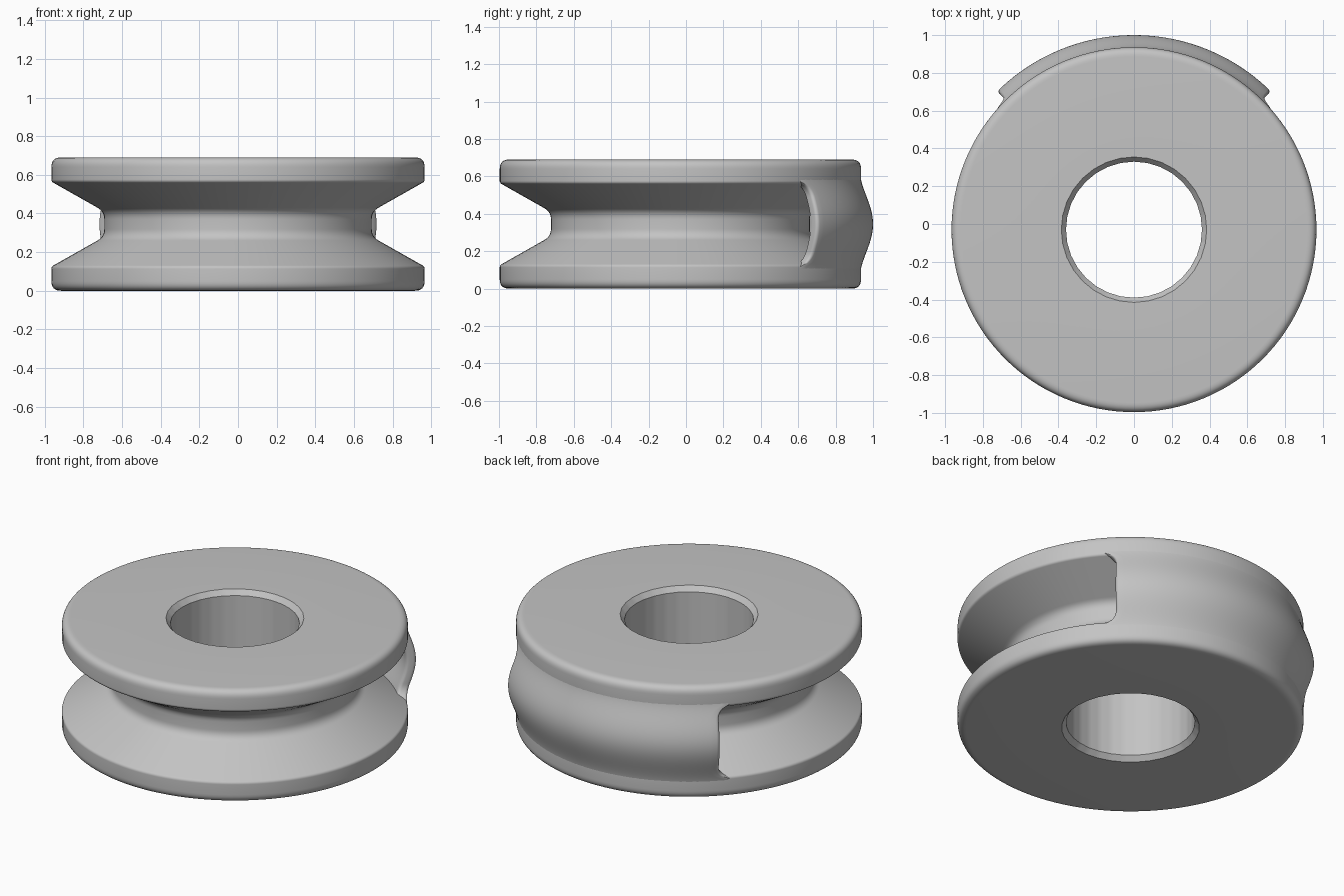
import bpy, bmesh
from math import pi, sin, cos, sqrt, radians
from mathutils import Vector

cube = bpy.data.objects.get("Cube")
if cube:
    bpy.data.objects.remove(cube)

HEIGHT, RIM, AXIS_Y = 0.69, 0.966, -0.03
MID = HEIGHT / 2
GROOVE = 0.125            # height of the lower groove lip
STEPS, BORE_SIDES = 128, 32

grey = bpy.data.materials.new("plain grey")
grey.use_nodes = True
colour = (0.55, 0.55, 0.55, 1)
grey.diffuse_color = colour
grey.node_tree.nodes["Principled BSDF"].inputs["Base Color"].default_value = colour


def rounded(corners, steps=8):
    """Fillet each (r, z, cut) corner of an open profile."""
    pts = [Vector(c[:2]) for c in corners]
    out = []
    for i, (p, c) in enumerate(zip(pts, corners)):
        if c[2] == 0:
            out.append(p)
            continue
        a = p + (pts[i - 1] - p).normalized() * c[2]
        b = p + (pts[(i + 1) % len(pts)] - p).normalized() * c[2]
        for k in range(steps + 1):
            t = k / steps
            out.append(a * (1 - t) ** 2 + p * 2 * t * (1 - t) + b * t * t)
    return out


def loft(name, rings, closed, smooth_angle):
    """Join rings of points with quads; cap the ends if not closed."""
    bm = bmesh.new()
    rows = [[bm.verts.new(p) for p in ring] for ring in rings]
    n = len(rows[0])
    for i in range(len(rows) if closed else len(rows) - 1):
        a, b = rows[i], rows[(i + 1) % len(rows)]
        for j in range(n):
            k = (j + 1) % n
            bm.faces.new((a[j], a[k], b[k], b[j]))
    if not closed:
        bm.faces.new(rows[0])
        bm.faces.new(rows[-1])
    bmesh.ops.recalc_face_normals(bm, faces=bm.faces)
    mesh = bpy.data.meshes.new(name)
    bm.to_mesh(mesh)
    bm.free()
    mesh.materials.append(grey)
    obj = bpy.data.objects.new(name, mesh)
    bpy.context.collection.objects.link(obj)
    bpy.ops.object.select_all(action='DESELECT')
    obj.select_set(True)
    bpy.context.view_layer.objects.active = obj
    bpy.ops.object.shade_smooth_by_angle(angle=radians(smooth_angle))
    return obj


def polar(r, a, z):
    return Vector((r * sin(a), AXIS_Y + r * cos(a), z))


# Grooved wheel: lower half profile, mirrored upward
half = [(0.36, 0.03, 0), (0.385, 0, 0), (RIM, 0, 0.05),
        (RIM, GROOVE, 0.012), (0.692, 0.28, 0.04)]
corners = half + [(r, HEIGHT - z, c) for r, z, c in reversed(half)]
profile = rounded(corners)


def wheel_ring(r, z):
    ring = []
    for i in range(STEPS):
        a = 2 * pi * i / STEPS
        rr = r
        if r < 0.4:       # faceted bore
            side = 2 * pi / BORE_SIDES
            rr = r * cos(side / 2) / cos(a % side - side / 2)
        ring.append(polar(rr, a, z))
    return ring


loft("grooved_wheel", [wheel_ring(r, z) for r, z in profile], True, 30)


# Bulging guard bridging the groove at the back
def guard_ring(z):
    u = (z - MID) / 0.265
    swell = max(0.0, 0.5 * (1 + cos(pi * u))) ** 0.8
    outer = 0.962 + 0.068 * swell
    inner = outer - 0.06
    # ends flare into the flanges with a fillet
    fillet = 0.075
    d = max(0.0, min(z - GROOVE, HEIGHT - GROOVE - z, fillet))
    end = radians(44.7) + fillet - sqrt(fillet ** 2 - (fillet - d) ** 2)
    edge = 0.018          # rounding of the end edges
    turn = [k * pi / 8 for k in range(5)]
    right = [(outer - edge * (1 - cos(t)), end - edge * (1 - sin(t))) for t in turn]
    right += [(inner + edge * (1 - sin(t)), end - edge * (1 - cos(t))) for t in turn]
    span = end - edge
    n = 48
    arc = [(outer, -span + 2 * span * k / n) for k in range(1, n)]
    back = [(inner, span - 2 * span * k / n) for k in range(1, n)]
    left = [(r, -a) for r, a in reversed(right)]
    return [polar(r, a, z) for r, a in arc + right + back + left]


rows = 48
low = 0.085
loft("groove_guard",
     [guard_ring(low + (HEIGHT - 2 * low) * k / rows) for k in range(rows + 1)],
     False, 40)
